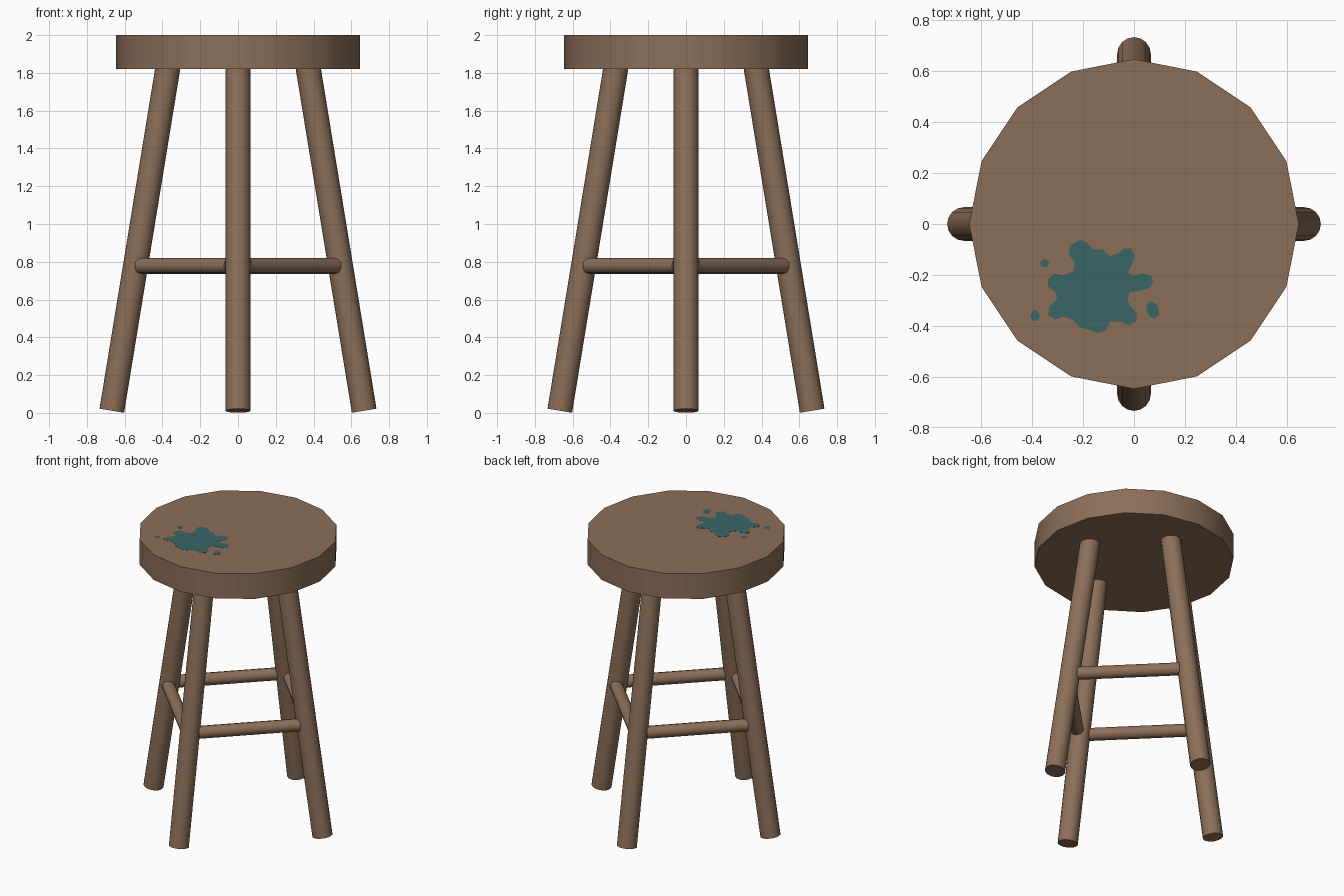
import bpy, bmesh, math
from mathutils import Vector

if "Cube" in bpy.data.objects:
    bpy.data.objects.remove(bpy.data.objects["Cube"])


def material(name, rgb):
    m = bpy.data.materials.new(name)
    m.diffuse_color = (*rgb, 1)
    m.use_nodes = True
    m.node_tree.nodes["Principled BSDF"].inputs["Base Color"].default_value = m.diffuse_color
    return m


WOOD = material("brown wood", (0.262, 0.159, 0.100))
PAINT = material("teal paint", (0.042, 0.130, 0.130))


def rod(name, a, b, radius, sides):
    """Cylinder running from point a to point b, smooth sides, sharp caps."""
    a, b = Vector(a), Vector(b)
    axis = b - a
    bpy.ops.mesh.primitive_cylinder_add(vertices=sides, radius=radius,
                                        depth=axis.length, location=(a + b) / 2)
    ob = bpy.context.object
    ob.name = name
    ob.rotation_euler = axis.to_track_quat('Z', 'Y').to_euler()
    ob.data.materials.append(WOOD)
    bpy.ops.object.shade_smooth_by_angle(angle=math.radians(40))
    return ob


def plate(name, outlines, z0, z1):
    """Thin plate made of one or more closed outlines."""
    bm = bmesh.new()
    for pts in outlines:
        low = [bm.verts.new((x, y, z0)) for x, y in pts]
        top = [bm.verts.new((x, y, z1)) for x, y in pts]
        bm.faces.new(top)
        for i in range(len(pts)):
            j = (i + 1) % len(pts)
            bm.faces.new((low[i], low[j], top[j], top[i]))
    bmesh.ops.recalc_face_normals(bm, faces=bm.faces)
    for f in bm.faces:
        if abs(f.normal.z) > 0.9 and f.normal.z < 0:
            f.normal_flip()
    bmesh.ops.triangulate(bm, faces=[f for f in bm.faces if len(f.verts) > 4])
    me = bpy.data.meshes.new(name)
    bm.to_mesh(me)
    bm.free()
    me.materials.append(PAINT)
    ob = bpy.data.objects.new(name, me)
    bpy.context.collection.objects.link(ob)


# Round seat with sixteen sides
rod("seat", (0, 0, 1.82), (0, 0, 2.0), 0.647, 16)

# Four splayed legs, and a rung between each pair of neighbours
names = ["right", "back", "left", "front"]
for i, n in enumerate(names):
    t = i * math.pi / 2
    c, s = round(math.cos(t)), round(math.sin(t))

    def turn(x, y, z):
        return (x * c - y * s, x * s + y * c, z)

    rod(n + "_leg", turn(0.668, 0, 0.0115), turn(0.366, 0, 1.86), 0.066, 16)
    rod(n + "_" + names[(i + 1) % 4] + "_rung",
        turn(0.517, 0.046, 0.778), turn(0.046, 0.517, 0.778), 0.042, 12)

# Paint splash on the seat
splash = [
    (-.212, -.061), (-.18, -.076), (-.161, -.10), (-.122, -.10), (-.094, -.127),
    (-.063, -.116), (-.039, -.096), (-.012, -.096), (.004, -.124), (-.008, -.159),
    (-.024, -.19), (0, -.202), (.035, -.194), (.067, -.202), (.075, -.229),
    (.059, -.253), (.024, -.261), (-.016, -.269), (-.027, -.296), (-.012, -.324),
    (.012, -.351), (.008, -.382), (-.02, -.398), (-.055, -.382), (-.094, -.382),
    (-.11, -.418), (-.141, -.429), (-.18, -.414), (-.212, -.406), (-.239, -.378),
    (-.275, -.363), (-.31, -.375), (-.337, -.359), (-.333, -.327), (-.302, -.296),
    (-.306, -.269), (-.337, -.245), (-.337, -.214), (-.314, -.194), (-.275, -.202),
    (-.239, -.186), (-.231, -.155), (-.255, -.12), (-.251, -.084)]


def drop(cx, cy, rx, ry, tilt=0.0):
    pts = []
    for k in range(12):
        a = k * math.pi / 6
        u, v = rx * math.cos(a), ry * math.sin(a)
        pts.append((cx + u * math.cos(tilt) - v * math.sin(tilt),
                    cy + u * math.sin(tilt) + v * math.cos(tilt)))
    return pts


plate("paint_splash", [splash,
                       drop(-.350, -.154, .017, .016),
                       drop(-.388, -.360, .018, .021),
                       drop(.073, -.337, .024, .034, 0.35)], 1.996, 2.001)
